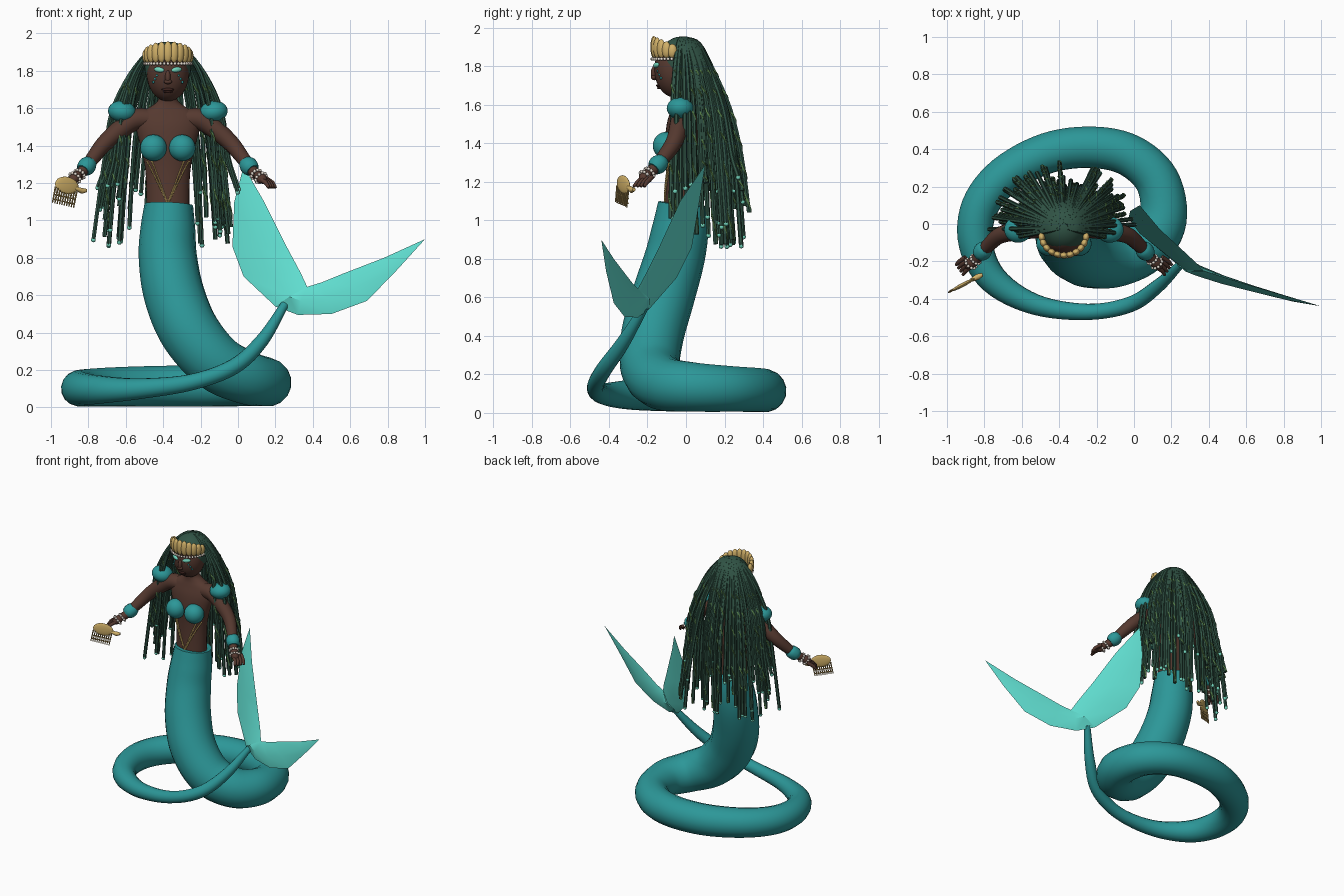
import bpy, bmesh, random
from math import sin, cos, pi, radians
from mathutils import Vector, Matrix, Euler

random.seed(4)
if "Cube" in bpy.data.objects:
    bpy.data.objects.remove(bpy.data.objects["Cube"])

CX = -0.375  # body centre line


def material(name, rgb):
    m = bpy.data.materials.new(name)
    m.use_nodes = True
    m.diffuse_color = (*rgb, 1)
    m.node_tree.nodes["Principled BSDF"].inputs["Base Color"].default_value = (*rgb, 1)
    return m


TEAL = material("teal", (0.025, 0.31, 0.315))
FIN = material("fin aqua", (0.12, 0.74, 0.64))
SKIN = material("brown skin", (0.092, 0.041, 0.029))
HAIR = material("dark green hair", (0.03, 0.088, 0.06))
LIME = material("olive green", (0.09, 0.2, 0.06))
GOLD = material("gold", (0.64, 0.44, 0.14))
BRONZE = material("dark gold", (0.42, 0.28, 0.09))
PEARL = material("pearl", (0.8, 0.73, 0.65))
MINT = material("mint", (0.17, 0.66, 0.5))
LIPS = material("dark lips", (0.05, 0.018, 0.014))


def finish(name, bm, mat, angle=50):
    me = bpy.data.meshes.new(name)
    bmesh.ops.recalc_face_normals(bm, faces=bm.faces)
    bm.to_mesh(me)
    bm.free()
    ob = bpy.data.objects.new(name, me)
    bpy.context.collection.objects.link(ob)
    me.materials.append(mat)
    bpy.ops.object.select_all(action='DESELECT')
    ob.select_set(True)
    bpy.context.view_layer.objects.active = ob
    bpy.ops.object.shade_smooth_by_angle(angle=radians(angle))


def blobs(name, items, mat, seg=20):
    """Ellipsoids given as (centre, radii, rotation in degrees)."""
    bm = bmesh.new()
    for loc, size, *rot in items:
        size = (size,) * 3 if isinstance(size, float) else size
        r = Euler([radians(a) for a in rot[0]]) if rot else Euler()
        bmesh.ops.create_uvsphere(bm, u_segments=seg, v_segments=max(5, seg // 2), radius=1,
                                  matrix=Matrix.LocRotScale(Vector(loc), r, Vector(size)))
    finish(name, bm, mat)


def smooth_path(pts, n=6):
    """Catmull-Rom curve through points; extra components such as radius follow."""
    pts = [Vector(p) for p in pts]
    ext = [2 * pts[0] - pts[1]] + pts + [2 * pts[-1] - pts[-2]]
    out = []
    for a, b, c, d in zip(ext, ext[1:], ext[2:], ext[3:]):
        for i in range(n):
            t = i / n
            out.append(0.5 * (2 * b + (c - a) * t + (2 * a - 5 * b + 4 * c - d) * t * t
                              + (3 * b - a - 3 * c + d) * t ** 3))
    return out + [pts[-1]]


def tubes(name, paths, mat, res=3):
    """Round tubes through paths of (x, y, z, radius)."""
    cu = bpy.data.curves.new(name, 'CURVE')
    cu.dimensions, cu.bevel_depth, cu.bevel_resolution = '3D', 1, res
    cu.use_fill_caps = True
    for path in paths:
        sp = cu.splines.new('POLY')
        sp.points.add(len(path) - 1)
        for p, v in zip(sp.points, path):
            p.co, p.radius = (v[0], v[1], v[2], 1), v[3]
    cu.materials.append(mat)
    ob = bpy.data.objects.new(name, cu)
    bpy.context.collection.objects.link(ob)
    bpy.ops.object.select_all(action='DESELECT')
    ob.select_set(True)
    bpy.context.view_layer.objects.active = ob
    bpy.ops.object.convert(target='MESH')
    bpy.ops.object.shade_smooth_by_angle(angle=radians(50))


# Coiled tail
tubes("tail", [smooth_path([
    (-.37, -.015, 1.085, .13), (-.375, -.03, .95, .147), (-.375, -.06, .8, .156),
    (-.34, -.12, .6, .163), (-.255, -.175, .4, .163), (-.11, -.185, .235, .155),
    (.06, -.12, .155, .142), (.155, .03, .135, .13), (.125, .23, .125, .12),
    (-.02, .365, .12, .115), (-.22, .41, .115, .112), (-.46, .38, .113, .11),
    (-.69, .26, .11, .105), (-.825, .09, .105, .1), (-.845, -.11, .1, .092),
    (-.75, -.3, .095, .077), (-.53, -.43, .1, .056), (-.25, -.47, .135, .044),
    (-.02, -.43, .22, .042), (.13, -.33, .36, .036), (.25, -.215, .55, .022)])], TEAL, 6)


# Two-lobed tail fin, each lobe a ridged lens of (outer, inner) stations
def fin_lobe(name, tip, stations):
    bm = bmesh.new()
    for s in (-1, 1):
        rows = []
        for i, (o, n) in enumerate(stations):
            o, n = Vector(o), Vector(n)
            ridge = (o + n) / 2 + Vector((s * .3, s, 0)) * (.01 + .006 * i)
            rows.append([bm.verts.new(p) for p in (o, ridge, n)])
        top = bm.verts.new(tip)
        for k in (0, 1):
            bm.faces.new((top, rows[0][k], rows[0][k + 1]))
            for a, b in zip(rows, rows[1:]):
                bm.faces.new((a[k], b[k], b[k + 1], a[k + 1]))
    bmesh.ops.remove_doubles(bm, verts=bm.verts, dist=.0005)
    finish(name, bm, FIN, 40)


ROOT = ((.2, -.19, .54), (.37, -.25, .645))
fin_lobe("upright_fin_lobe", (.03, .1, 1.29), [
    ((-.02, .07, 1.1), (.14, -.03, 1.1)), ((-.03, .03, .86), (.26, -.14, .86)),
    ((.03, -.05, .7), (.335, -.21, .72)), ROOT])
fin_lobe("spread_fin_lobe", (1, -.44, .9), [
    ((.85, -.415, .735), (.78, -.375, .8)), ((.69, -.375, .57), (.56, -.31, .715)),
    ((.5, -.32, .5), (.45, -.275, .67)), ((.32, -.25, .495), (.37, -.25, .645)), ROOT])

# Torso and neck, lofted from elliptical rings of (height, y, half width, half depth)
RINGS = smooth_path([(1.04, -.025, .115, .085), (1.2, -.025, .116, .08), (1.3, -.025, .125, .08),
                     (1.4, -.025, .147, .085), (1.5, -.02, .17, .08), (1.57, -.015, .155, .065),
                     (1.61, -.015, .09, .055), (1.65, -.02, .05, .05), (1.74, -.03, .05, .05)], 4)
bm = bmesh.new()
N = 28
loops = [[bm.verts.new((CX + rx * cos(2 * pi * i / N), y + ry * sin(2 * pi * i / N), z))
          for i in range(N)] for z, y, rx, ry in RINGS]
for a, b in zip(loops, loops[1:]):
    for i in range(N):
        bm.faces.new((a[i], a[(i + 1) % N], b[(i + 1) % N], b[i]))
bm.faces.new(loops[0])
bm.faces.new(loops[-1])
finish("torso", bm, SKIN)

# Head and face
blobs("head", [((CX, -.055, 1.785), (.113, .11, .148))], SKIN, 32)
blobs("nose", [((CX, -.163, 1.765), (.015, .02, .038)), ((CX, -.168, 1.742), (.022, .014, .013))], SKIN)
blobs("lips", [((CX, -.143, 1.7), (.034, .012, .008)), ((CX, -.138, 1.688), (.026, .012, .007))], LIPS)
blobs("eyes", [((CX + s * .047, -.155, 1.806), (.03, .012, .014), (0, -s * 8, s * 22)) for s in (-1, 1)], MINT)
blobs("cheek_dots", [((CX + s * (.058 + .01 * i), -.146 + .008 * i, 1.775 - .018 * i), .007)
                     for s in (-1, 1) for i in range(3)], TEAL, 8)

# Crown of shell petals with a pearl row
petals, pearls = [], []
for i in range(11):
    a = pi + pi * (i + .5) / 11
    h = .034 + .024 * -sin(a)
    petals.append(((CX + .12 * cos(a), -.055 + .113 * sin(a), 1.842 + h),
                   (.018, .025, h), (0, 0, a * 180 / pi)))
for i in range(21):
    a = pi + pi * i / 20
    pearls.append(((CX + .125 * cos(a), -.055 + .122 * sin(a), 1.838), .009))
blobs("crown_petals", petals, GOLD, 14)
blobs("crown_pearls", pearls, PEARL, 8)

# Arms, hands, cuffs and shoulder pads, mirrored about the body
for s, side in ((-1, "right"), (1, "left")):
    def P(x, y, z, *r):
        return (CX + s * x, y, z, *r)
    tubes(side + "_arm", [smooth_path([P(.06, -.02, 1.54, .05), P(.17, -.02, 1.54, .058),
          P(.25, -.035, 1.49, .052), P(.34, -.06, 1.41, .045), P(.4, -.11, 1.335, .038),
          P(.45, -.165, 1.27, .03), P(.475, -.195, 1.245, .028)])], SKIN, 4)
    blobs(side + "_palm", [(P(.495, -.21, 1.23), (.045, .03, .028), (0, s * 35, -s * 40))], SKIN)
    tubes(side + "_fingers", [[P(.49 + .012 * k, -.225 + .016 * k, 1.225, .012),
                               P(.525 + .012 * k, -.25 + .016 * k, 1.2, .012),
                               P(.54 + .012 * k, -.272 + .018 * k, 1.175, .008)] for k in range(4)], SKIN)
    tubes(side + "_cuff", [smooth_path([P(.412, -.122, 1.315, .036), P(.425, -.135, 1.3, .047),
          P(.443, -.155, 1.28, .047), P(.454, -.168, 1.267, .036)], 4)], TEAL, 4)
    blobs(side + "_shoulder_pad", [(P(.245, -.03, 1.582), (.075, .07, .057), (0, -s * 8, 0))], TEAL, 28)
    blobs(side + "_shell_cup", [(P(.077, -.105, 1.388), (.071, .067, .071))], TEAL, 28)
    axis = Vector((s * .5, -.6, -.6)).normalized()
    u = axis.orthogonal().normalized()
    v = axis.cross(u)
    ring = [2 * pi * k / 10 for k in range(10)]
    blobs(side + "_hand_pearls", [(Vector(P(*c)) + r * (u * cos(a) + v * sin(a)), .009)
          for c, r in (((.472, -.19, 1.247), .029), ((.497, -.212, 1.228), .032)) for a in ring], PEARL, 8)

# Crossing belly chains of gold beads lying on the torso
chain = []
for s in (-1, 1):
    for shift in (0, .025):
        for i in range(30):
            t = i / 29
            x, z = (.108 - shift) * (1 - t) + .002, 1.315 - .22 * t
            chain.append(((CX + s * x, -.025 - .085 * (1 - (x / .122) ** 2) ** .5, z), .0055))
blobs("belly_chains", chain, GOLD, 6)

# Hair cap, braids, wound threads and end beads
blobs("hair_cap", [((CX, -.022, 1.82), (.125, .125, .135))], HAIR, 32)
braids, threads, beads = [], [], []
COUNT = 76
for i in range(COUNT):
    a = radians(-12 + 204 * (i + random.uniform(-.4, .4)) / (COUNT - 1))
    lateral = cos(a) ** 2
    f = random.uniform(.55 + .15 * lateral, 1.06)
    end = random.uniform(.86, 1.24)

    def S(r, z):
        return (CX + r * cos(a), -.02 + r * sin(a), z, .012)
    path = smooth_path([S(.02, 1.945), S(.09, 1.915), S(.13 + (.03 + .04 * lateral) * f, 1.78),
                        S(.08 + (.16 + .05 * lateral) * f, 1.58),
                        S(.06 + (.235 + .03 * lateral) * f, 1.34), S((.33 + .05 * lateral) * f, end)], 4)
    braids.append(path)
    if i % 3:
        beads.append((path[-1][:3], .013))
    else:
        fine = smooth_path(path[8:], 4)
        threads.append([(p[0] + .01 * cos(k * .7), p[1] + .01 * sin(k * .7), p[2], .0055)
                        for k, p in enumerate(fine)])
tubes("braids", braids, HAIR, 1)
tubes("braid_threads", threads, LIME, 0)
blobs("braid_beads", beads, MINT, 8)

# Comb held in the right hand
blobs("comb_back", [((-.915, -.325, 1.187), (.072, .011, .046), (0, 12, 28))], GOLD, 24)
tubes("comb_handle", [[(-.87, -.3, 1.172, .01), (-.835, -.282, 1.158, .016),
                       (-.81, -.27, 1.16, .009)]], GOLD)
tubes("comb_teeth", [[(-.975 + .0125 * k, -.358 + .0065 * k, 1.18 - .003 * k, .005),
                      (-.992 + .0125 * k, -.366 + .0065 * k, 1.095 - .003 * k, .0035)]
                     for k in range(10)], BRONZE, 1)
tubes("comb_bars", [[(-.985 - .006 * k, -.362, 1.14 - .025 * k, .004),
                     (-.87 - .006 * k, -.3, 1.113 - .025 * k, .004)] for k in (0, 1)], BRONZE, 1)
